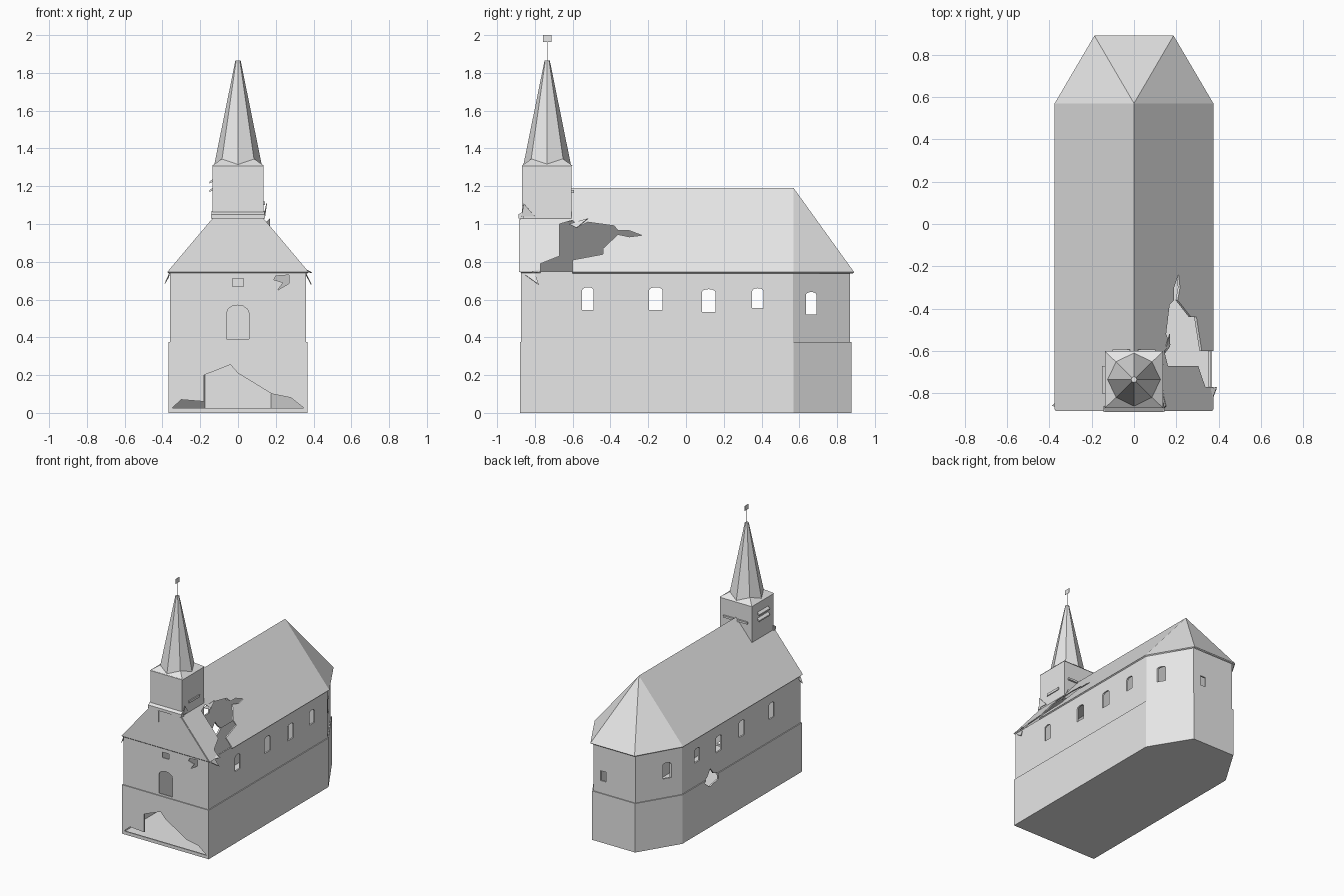
import bpy, bmesh, math
from mathutils import Vector

cube = bpy.data.objects.get("Cube")
if cube:
    bpy.data.objects.remove(cube, do_unlink=True)

stone = bpy.data.materials.new("pale_grey")
stone.use_nodes = True
stone.diffuse_color = (0.8, 0.8, 0.8, 1)
stone.node_tree.nodes["Principled BSDF"].inputs["Base Color"].default_value = (0.8, 0.8, 0.8, 1)


def make(name, verts, faces):
    bm = bmesh.new()
    vs = [bm.verts.new(v) for v in verts]
    for f in faces:
        bm.faces.new([vs[i] for i in f])
    bmesh.ops.recalc_face_normals(bm, faces=bm.faces)
    mesh = bpy.data.meshes.new(name)
    bm.to_mesh(mesh)
    bm.free()
    mesh.materials.append(stone)
    obj = bpy.data.objects.new(name, mesh)
    bpy.context.collection.objects.link(obj)
    return obj


def prism(name, outline, low, high, axis="z", caps=True):
    """Extrude an outline along an axis; x uses (y, z), y uses (x, z)."""
    place = {"x": lambda a, b, t: (t, a, b),
             "y": lambda a, b, t: (a, t, b),
             "z": lambda a, b, t: (a, b, t)}[axis]
    n = len(outline)
    verts = [place(a, b, t) for t in (low, high) for a, b in outline]
    faces = [(i, (i + 1) % n, n + (i + 1) % n, n + i) for i in range(n)]
    if caps:
        faces += [tuple(range(n)), tuple(range(n, 2 * n))]
    return make(name, verts, faces)


def box(name, x0, x1, y0, y1, z0, z1):
    return prism(name, [(x0, y0), (x1, y0), (x1, y1), (x0, y1)], z0, z1)


def apply_modifiers(obj):
    bpy.context.view_layer.update()
    deps = bpy.context.evaluated_depsgraph_get()
    mesh = bpy.data.meshes.new_from_object(obj.evaluated_get(deps))
    obj.modifiers.clear()
    obj.data = mesh


def thicken(obj, amount):
    mod = obj.modifiers.new("thickness", "SOLIDIFY")
    mod.thickness = amount
    mod.offset = -1
    apply_modifiers(obj)


def cut(obj, cutter):
    cutter.hide_render = True
    mod = obj.modifiers.new("opening", "BOOLEAN")
    mod.operation = "DIFFERENCE"
    mod.solver = "EXACT"
    mod.object = cutter
    apply_modifiers(obj)
    bpy.data.objects.remove(cutter, do_unlink=True)


def arch(a0, a1, low, spring, rise):
    mid, half = (a0 + a1) / 2, (a1 - a0) / 2
    top = [(mid + half * math.cos(t * math.pi / 6), spring + rise * math.sin(t * math.pi / 6))
           for t in range(7)]
    return [(a0, low), (a1, low)] + top


def plan(half, front, shoulder, back_half, back):
    return [(-half, front), (half, front), (half, shoulder),
            (back_half, back), (-back_half, back), (-half, shoulder)]


# Floor and hollow walls
base = plan(0.368, -0.88, 0.57, 0.182, 0.875)
prism("floor", base, 0, 0.012)
lower = prism("lower_wall", base, 0.012, 0.375, caps=False)
upper = prism("upper_wall", plan(0.361, -0.873, 0.567, 0.178, 0.868), 0.365, 0.748, caps=False)
for wall in (lower, upper):
    thicken(wall, 0.014)

# Side windows run straight through both walls
for y0, y1, z0, z1 in ((-0.55, -0.49, 0.545, 0.65), (-0.195, -0.125, 0.545, 0.65),
                       (0.085, 0.155, 0.535, 0.64), (0.35, 0.41, 0.555, 0.645),
                       (0.635, 0.69, 0.52, 0.625)):
    cut(upper, prism("window_cutter", arch(y0, y1, z0, z1, 0.015), -1, 1, "x"))

# Front arch, vent and crack, back window
cut(upper, prism("arch_cutter", arch(-0.06, 0.057, 0.39, 0.53, 0.04), -1, -0.8, "y"))
cut(upper, box("vent_cutter", -0.03, 0.028, -1, -0.8, 0.67, 0.712))
crack = [(0.19, 0.705), (0.24, 0.69), (0.21, 0.65), (0.27, 0.685), (0.27, 0.73), (0.2, 0.725)]
cut(upper, prism("crack_cutter", crack, -1, -0.8, "y"))
cut(upper, box("back_window_cutter", 0.07, 0.115, 0.8, 1, 0.47, 0.545))

# Broken openings in the front base and the side
breach = [(-0.35, 0.025), (0.35, 0.025), (0.28, 0.08), (0.18, 0.1), (0, 0.21), (-0.04, 0.255),
          (-0.18, 0.2), (-0.18, 0.06), (-0.3, 0.07)]
cut(lower, prism("breach_cutter", breach, -1, -0.8, "y"))
gap = [(0.13, 0.33), (0.24, 0.31), (0.3, 0.36), (0.26, 0.39), (0.22, 0.44), (0.18, 0.39), (0.14, 0.38)]
for wall in (lower, upper):
    cut(wall, prism("gap_cutter", gap, -1, -0.2, "x"))

# Roof: gabled front, three-sided hip at the back
eave, ridge = 0.745, 1.19
eaves = [(x, y, eave) for x, y in plan(0.375, -0.877, 0.57, 0.187, 0.89)]
roof = make("roof", eaves + [(0, -0.877, ridge), (0, 0.57, ridge)],
            [(0, 1, 6), (1, 2, 7, 6), (2, 3, 7), (3, 4, 7), (4, 5, 7), (5, 0, 6, 7)])
thicken(roof, 0.01)
hole = [(-0.77, 0.7), (-0.6, 0.7), (-0.6, 0.81), (-0.44, 0.84), (-0.44, 0.87), (-0.36, 0.945),
        (-0.3, 0.932), (-0.235, 0.94), (-0.3, 0.965), (-0.36, 0.965), (-0.38, 0.99), (-0.52, 1.01),
        (-0.57, 0.985), (-0.6, 1.02), (-0.67, 1.0), (-0.67, 0.83), (-0.77, 0.79)]
cut(roof, prism("roof_hole_cutter", hole, 0.1, 0.6, "x"))
cut(roof, box("tower_seat_cutter", -0.133, 0.133, -1, -0.63, 1.035, 1.4))

# Raised edging on the gable
for side, word in ((1, "left"), (-1, "right")):
    band = [(0.37, 0.747), (0.136, 1.025), (0.055, 1.025), (0.055, 0.94)]
    prism(word + "_gable_edging", [(side * a, b) for a, b in band], -0.883, -0.876, "y")

# Tower
mid_y = -0.735
tower = box("tower", -0.135, 0.135, mid_y - 0.133, mid_y + 0.13, 1.01, 1.31)
box("tower_front_moulding", -0.143, 0.143, -0.888, -0.86, 1.028, 1.05)
prism("tower_moulding_slope", [(-0.888, 1.05), (-0.86, 1.05), (-0.86, 1.068)], -0.14, 0.14, "x")
corners = [(sx * 0.138, mid_y + sy * 0.135, 1.308) for sx, sy in ((-1, -1), (1, -1), (1, 1), (-1, 1))]
make("tower_cap", corners + [(0, mid_y, 1.404)],
     [(0, 1, 4), (1, 2, 4), (2, 3, 4), (3, 0, 4), (0, 1, 2, 3)])

# Louvre slats on the tower
box("left_slat", 0.13, 0.142, -0.79, -0.665, 1.1, 1.118)
for z in (1.18, 1.225):
    prism("right_slat", [(-0.13, z), (-0.152, z - 0.012), (-0.152, z - 0.002), (-0.13, z + 0.016)],
          -0.8, -0.67, "y")
for x in (-0.06, 0.06):
    box("back_slat", x - 0.042, x + 0.042, -0.61, -0.592, 1.165, 1.18)

# Eight-sided spire
ring = [(math.cos(i * math.pi / 4), math.sin(i * math.pi / 4)) for i in range(8)]
verts = [(r * c, mid_y + r * s, z) for r, z in ((0.126, 1.312), (0.014, 1.865)) for c, s in ring]
make("spire", verts, [(i, (i + 1) % 8, 8 + (i + 1) % 8, 8 + i) for i in range(8)]
     + [tuple(range(8)), tuple(range(8, 16))])

# Vane
box("vane_rod", -0.001, 0.001, mid_y - 0.002, mid_y + 0.002, 1.86, 1.965)
box("vane_plate", -0.001, 0.001, mid_y - 0.023, mid_y + 0.023, 1.963, 2.0)

# Loose shards around the damage
shards = [((0.35, -0.87, 0.75), (0.39, -0.77, 0.74), (0.3, -0.79, 0.79)),
          ((0.355, -0.87, 0.745), (0.39, -0.78, 0.68), (0.36, -0.8, 0.74)),
          ((-0.36, -0.865, 0.74), (-0.385, -0.86, 0.685), (-0.365, -0.84, 0.72)),
          ((0.14, -0.62, 1.0), (0.17, -0.52, 1.03), (0.17, -0.58, 0.98)),
          ((0.14, -0.87, 1.04), (0.15, -0.86, 1.11), (0.135, -0.8, 1.04))]
for points in shards:
    shard = make("roof_shard", [Vector(p) for p in points], [(0, 1, 2)])
    thicken(shard, 0.004)
